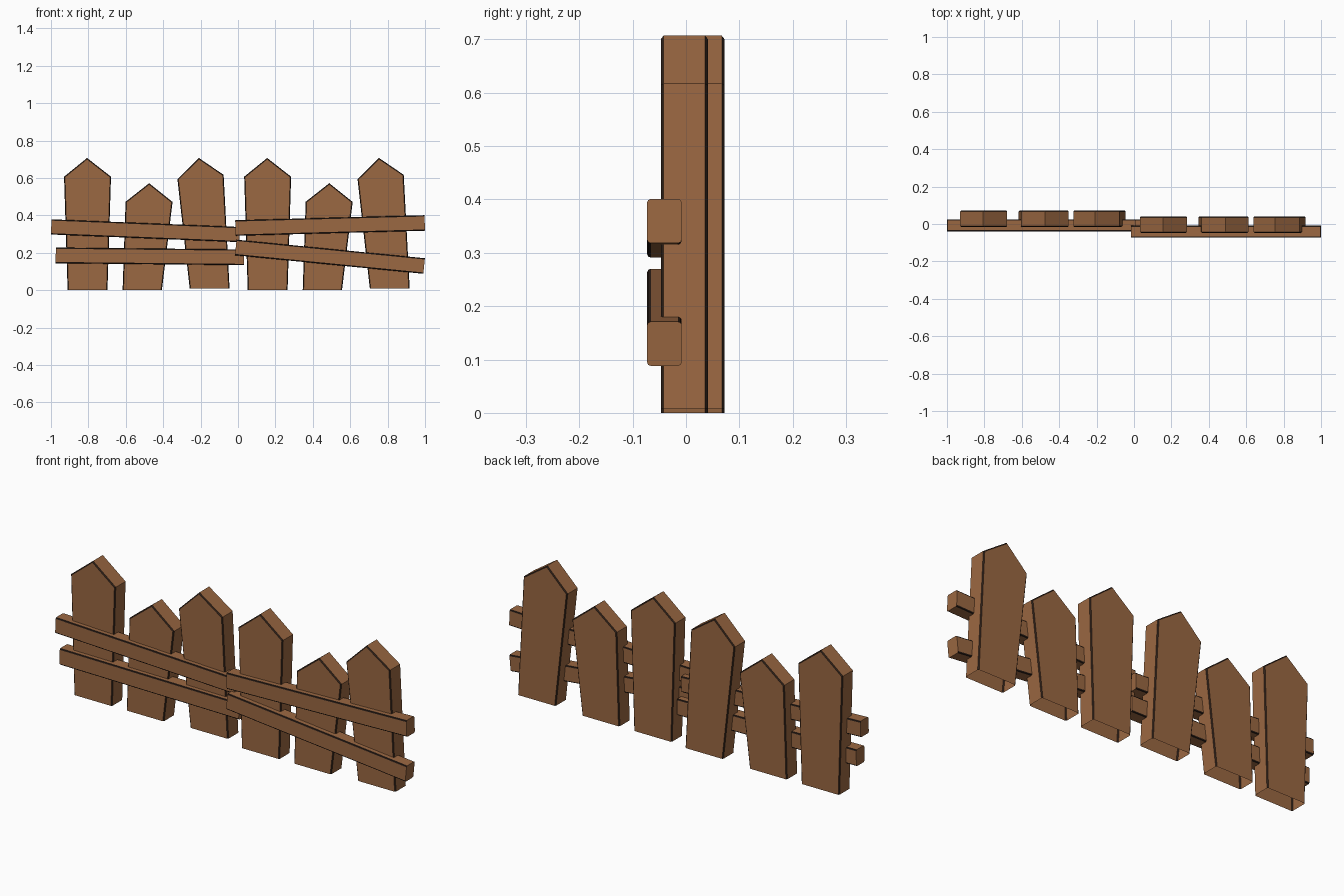
import bpy, bmesh

if "Cube" in bpy.data.objects:
    bpy.data.objects.remove(bpy.data.objects["Cube"])

wood = bpy.data.materials.new("brown wood")
wood.diffuse_color = (0.328, 0.138, 0.054, 1)
wood.use_nodes = True
wood.node_tree.nodes["Principled BSDF"].inputs["Base Color"].default_value = wood.diffuse_color
edge_wood = bpy.data.materials.new("dark worn edge")
edge_wood.diffuse_color = (0.026, 0.014, 0.009, 1)
edge_wood.use_nodes = True
edge_wood.node_tree.nodes["Principled BSDF"].inputs["Base Color"].default_value = edge_wood.diffuse_color


def board(name, outline, y0, y1, bevel, segments, open_bottom=False, long_only=False):
    """Extrude an (x, z) outline from y0 to y1 and soften its long edges."""
    bm = bmesh.new()
    front = [bm.verts.new((x, y0, z)) for x, z in outline]
    back = [bm.verts.new((x, y1, z)) for x, z in outline]
    n = len(outline)
    bm.faces.new(front)
    bm.faces.new(back[::-1])
    for i in range(n):
        j = (i + 1) % n
        # the first outline edge is the underside; pickets are open there
        if i == 0 and open_bottom:
            continue
        bm.faces.new((front[i], back[i], back[j], front[j]))
    bmesh.ops.recalc_face_normals(bm, faces=bm.faces)
    edges = []
    for e in bm.edges:
        a, b = e.verts
        d = b.co - a.co
        if e.is_boundary or abs(d.y) > 1e-4:
            continue
        if long_only and abs(d.x) < 0.5:
            continue
        edges.append(e)
    result = bmesh.ops.bevel(bm, geom=edges, offset=bevel, segments=segments,
                             profile=0.5, affect='EDGES')
    # the softened edges are dark
    for f in result["faces"]:
        if 0.05 < abs(f.normal.y) < 0.98:
            f.material_index = 1
    mesh = bpy.data.meshes.new(name)
    bm.normal_update()
    bm.to_mesh(mesh)
    bm.free()
    mesh.materials.append(wood)
    mesh.materials.append(edge_wood)
    obj = bpy.data.objects.new(name, mesh)
    bpy.context.collection.objects.link(obj)
    return obj


# Picket outlines: bottom left, bottom right, right shoulder, tip, left shoulder
pickets = [
    [(-0.911, 0), (-0.698, 0), (-0.679, 0.607), (-0.807, 0.707), (-0.930, 0.607)],
    [(-0.617, 0), (-0.407, 0), (-0.350, 0.472), (-0.475, 0.572), (-0.601, 0.473)],
    [(-0.258, 0.008), (-0.045, 0.008), (-0.077, 0.617), (-0.209, 0.707), (-0.324, 0.594)],
]
# Two fence panels: the right one is the same set of pickets, set slightly forward
for side, dx, y0 in (("left", 0, -0.016), ("right", 0.963, -0.047)):
    for i, pts in enumerate(pickets):
        board(f"{side}_picket_{i + 1}", [(x + dx, z) for x, z in pts],
              y0, y0 + 0.088, 0.005, 1, open_bottom=True)

# Crooked rails: bottom left, bottom right, top right, top left
rails = {
    "left_upper_rail": ([(-1.0, 0.298), (0.008, 0.257), (0.011, 0.338), (-0.997, 0.379)], -0.040),
    "left_lower_rail": ([(-0.975, 0.144), (0.032, 0.134), (0.033, 0.218), (-0.974, 0.228)], -0.040),
    "right_upper_rail": ([(-0.012, 0.291), (1.0, 0.318), (0.997, 0.401), (-0.015, 0.374)], -0.073),
    "right_lower_rail": ([(-0.016, 0.187), (0.991, 0.088), (0.999, 0.171), (-0.008, 0.270)], -0.073),
}
for name, (pts, y0) in rails.items():
    board(name, pts, y0, y0 + 0.065, 0.007, 2, long_only=True)
